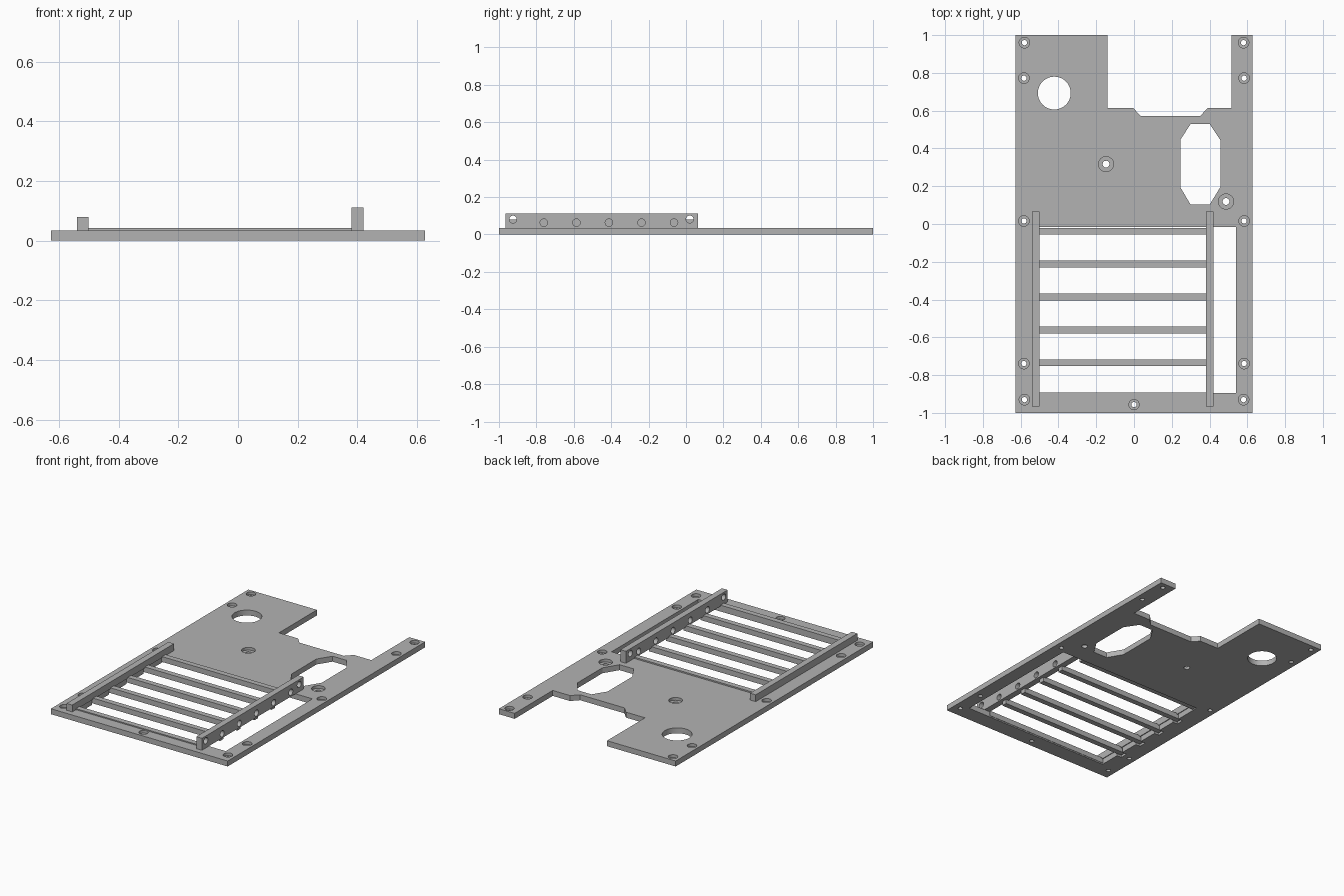
import bpy, bmesh, math

if "Cube" in bpy.data.objects:
    bpy.data.objects.remove(bpy.data.objects["Cube"])

grey = bpy.data.materials.new("mid_grey")
grey.diffuse_color = (0.45, 0.45, 0.45, 1)
grey.use_nodes = True
grey.node_tree.nodes["Principled BSDF"].inputs["Base Color"].default_value = grey.diffuse_color


def prism(name, pts, z0, z1):
    """Extrude a closed outline from z0 to z1."""
    bm = bmesh.new()
    face = bm.faces.new([bm.verts.new((x, y, z0)) for x, y in pts])
    top = bmesh.ops.extrude_face_region(bm, geom=[face])["geom"]
    bmesh.ops.translate(bm, vec=(0, 0, z1 - z0),
                        verts=[v for v in top if isinstance(v, bmesh.types.BMVert)])
    bmesh.ops.recalc_face_normals(bm, faces=bm.faces)
    me = bpy.data.meshes.new(name)
    bm.to_mesh(me)
    bm.free()
    me.materials.append(grey)
    ob = bpy.data.objects.new(name, me)
    bpy.context.collection.objects.link(ob)
    return ob


def box(name, x0, x1, y0, y1, z0, z1):
    return prism(name, [(x0, y0), (x1, y0), (x1, y1), (x0, y1)], z0, z1)


def disc(x, y, r, z0, z1, n=32):
    pts = [(x + r * math.cos(math.tau * i / n), y + r * math.sin(math.tau * i / n))
           for i in range(n)]
    return prism("hole_cutter", pts, z0, z1)


def cut(target, cutter):
    """Subtract the cutter, apply, and discard it."""
    mod = target.modifiers.new("cut", 'BOOLEAN')
    mod.operation = 'DIFFERENCE'
    mod.solver = 'EXACT'
    mod.object = cutter
    bpy.context.view_layer.objects.active = target
    bpy.ops.object.modifier_apply(modifier=mod.name)
    bpy.data.objects.remove(cutter)


T = 0.035                      # plate thickness
W = 0.627                      # plate half width
bar_ys = [-0.0375 - 0.1745 * i for i in range(6)]

# Base plate with the notch in its back edge
plate = prism("base_plate", [
    (-W, -1), (W, -1), (W, 1), (0.515, 1), (0.515, 0.615), (0.392, 0.615),
    (0.35, 0.572), (0.035, 0.572), (-0.005, 0.615), (-0.14, 0.615),
    (-0.14, 1), (-W, 1)], 0, T)

# Large window, with slots for the bar ends under the left rail
cut(plate, box("window_cutter", -0.505, 0.54, -0.895, -0.017, -0.1, 0.1))
for y in bar_ys[1:5]:
    cut(plate, box("slot_cutter", -0.538, -0.45, y - 0.024, y + 0.024, -0.1, 0.1))

# Eight-sided opening and round opening
cut(plate, prism("opening_cutter", [
    (0.245, 0.195), (0.30, 0.102), (0.40, 0.102), (0.457, 0.195),
    (0.457, 0.445), (0.40, 0.53), (0.30, 0.53), (0.245, 0.445)], -0.1, 0.1))
cut(plate, disc(-0.422, 0.693, 0.087, -0.1, 0.1, 48))

# Counterbored screw holes: x, y, outer radius, inner radius
screws = [(s * x, y, 0.028, 0.014) for s in (-1, 1)
          for x, y in ((0.58, 0.96), (0.583, 0.772), (0.583, 0.016),
                       (0.583, -0.739), (0.58, -0.93))]
screws += [(0, -0.956, 0.027, 0.014), (-0.148, 0.317, 0.04, 0.018),
           (0.487, 0.119, 0.04, 0.018)]
for x, y, ro, ri in screws:
    cut(plate, disc(x, y, ro, 0.017, 0.1))
    cut(plate, disc(x, y, ri, -0.1, 0.1))

# Side rails
box("left_rail", -0.54, -0.50, -0.965, 0.065, T, 0.079)
rail = box("right_rail", 0.38, 0.42, -0.965, 0.065, T, 0.112)

# Cross holes through the tall rail
holes = [(-0.76 + 0.174 * i, 0.063) for i in range(5)]
holes += [(-0.925, 0.081), (0.02, 0.081)]
for y, z in holes:
    c = disc(0, 0, 0.02, -0.1, 0.1)
    c.rotation_euler = (0, math.pi / 2, 0)
    c.location = (0.40, y, z)
    cut(rail, c)

# Cross bars between the rails
for i, y in enumerate(bar_ys):
    box(f"cross_bar_{i + 1}", -0.53, 0.38 if i in (0, 5) else 0.40,
        y - 0.0175, y + 0.0175, 0.008, 0.042)

# Smooth the hole walls, keep edges crisp
for ob in (plate, rail):
    bpy.ops.object.select_all(action='DESELECT')
    ob.select_set(True)
    bpy.context.view_layer.objects.active = ob
    bpy.ops.object.shade_smooth_by_angle(angle=math.radians(30))
